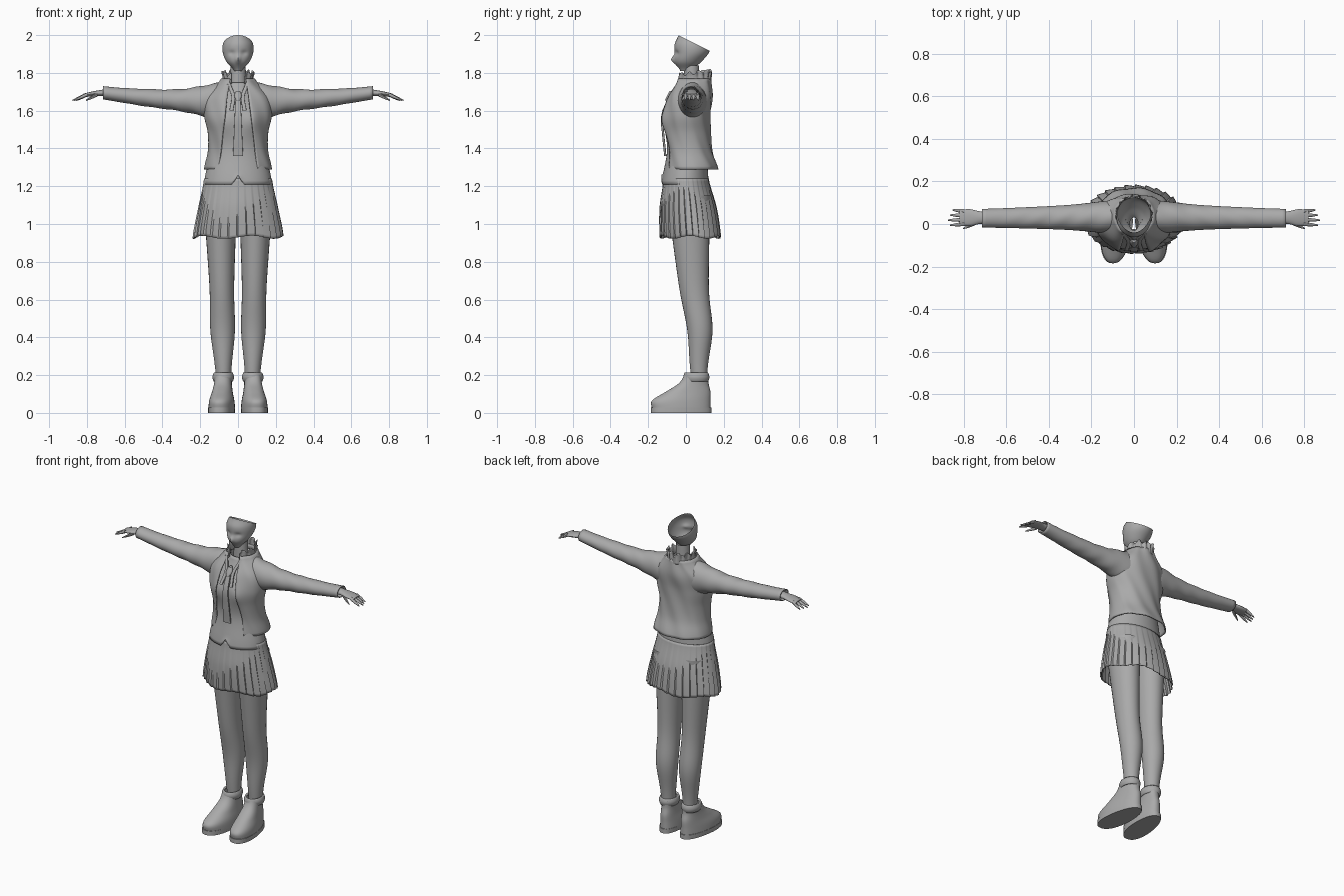
import bpy, bmesh, math
from mathutils import Vector
from math import sin, cos, pi

if "Cube" in bpy.data.objects:
    bpy.data.objects.remove(bpy.data.objects["Cube"])

GREY = (.4, .4, .4, 1)
grey = bpy.data.materials.new("plain grey")
grey.use_nodes = True
grey.diffuse_color = GREY
grey.node_tree.nodes["Principled BSDF"].inputs["Base Color"].default_value = GREY


def along(t, *values):
    """Smooth curve through evenly spaced values, for t from start to end."""
    last = len(values) - 1
    i = min(int(t * last), last - 1)
    u = t * last - i
    p, q = values[max(i - 1, 0)], values[i]
    r, s = values[i + 1], values[min(i + 2, last)]
    return q + u / 2 * (r - p + u * (2 * p - 5 * q + 4 * r - s + u * (3 * (q - r) + s - p)))


def bell(distance, width):
    return math.exp(-(distance / width) ** 2)


def body(width, front, back):
    """Section centred on x from its half width, front depth and back depth."""
    return 0, (back - front) / 2, width, (front + back) / 2


def power(value, squareness):
    return math.copysign(abs(value) ** (2 / squareness), value)


def loft(name, start, end, section, axis="Z", sides=32, steps=20, squareness=2,
         gap=None, shape=None, thick=0, closed=False, side=1, cut=None):
    """Skin sections (centre a, centre b, radius a, radius b) from start to end."""
    bm = bmesh.new()
    grid = []
    for i in range(steps + 1):
        t = i / steps
        h = start + (end - start) * t
        ca, cb, ra, rb = section(t)
        opening = math.asin(gap(t) / ra) if gap else 0
        ring = []
        for j in range(sides + 1):
            angle = opening + 2 * (pi - opening) * j / sides
            a = ca + ra * power(sin(angle), squareness)
            b = cb - rb * power(cos(angle), squareness)
            v = Vector((a, b, h)) if axis == "Z" else Vector((h, a, b))
            if shape:
                shape(v, angle, t)
            v.x *= side
            ring.append(bm.verts.new(v))
        grid.append(ring)
    for low, high in zip(grid, grid[1:]):
        for j in range(sides):
            bm.faces.new((low[j], low[j + 1], high[j + 1], high[j]))
    if closed:
        bm.faces.new(grid[0][:-1])
        bm.faces.new(grid[-1][:-1])
    if not gap:
        bmesh.ops.remove_doubles(bm, verts=bm.verts, dist=.00001)
    if cut:
        point, normal = cut
        bmesh.ops.bisect_plane(bm, geom=bm.verts[:] + bm.edges[:] + bm.faces[:],
                               plane_co=point, plane_no=normal, clear_outer=True)
    bmesh.ops.recalc_face_normals(bm, faces=bm.faces)
    mesh = bpy.data.meshes.new(name)
    bm.to_mesh(mesh)
    bm.free()
    mesh.materials.append(grey)
    for polygon in mesh.polygons:
        polygon.use_smooth = True
    mesh.set_sharp_from_angle(angle=math.radians(40))
    ob = bpy.data.objects.new(name, mesh)
    bpy.context.collection.objects.link(ob)
    if thick:
        ob.modifiers.new("Cloth", "SOLIDIFY").thickness = thick


# Head: an open bowl with nose and eye sockets, cut along a slanted hairline
def face_shape(v, angle, t):
    if v.y < 0:
        v.y -= .017 * bell(v.x, .012) * bell(t - .32, .1)
        v.y += .009 * bell(abs(v.x) - .033, .016) * bell(t - .5, .07)


loft("head", 1.81, 2,
     lambda t: body(along(t, .02, .06, .08, .08, .06),
                    along(t, .03, .06, .06, .06, .04),
                    along(t, .03, .08, .12, .13, .12)),
     sides=56, steps=28, shape=face_shape, cut=((0, -.04, 2), (0, .5, 1)))
loft("neck", 1.72, 1.84, lambda t: (0, .03, .045 - .005 * t, .04), sides=24, steps=4)


# Bust fullness shared by blouse and jacket
def bust(v, amount):
    if v.y < 0:
        v.y -= amount * bell(abs(v.x) - .075, .045) * bell(v.z - 1.55, .06)


# Blouse under the jacket, with a notch in the front hem
def blouse_shape(v, angle, t):
    bust(v, .014)
    if v.y < 0:
        v.z += .05 * max(0, 1 - abs(v.x) / .03) * max(0, 1 - t * 10)


loft("blouse", 1.21, 1.75,
     lambda t: body(along(t, .18, .15, .16, .07),
                    along(t, .13, .1, .11, .03),
                    along(t, .12, .11, .12, .11)),
     sides=64, steps=28, shape=blouse_shape, thick=.006)


# Jacket, open down the front
def jacket_shape(v, angle, t):
    bust(v, .016)
    v.y += .003 * sin(9 * angle + 12 * t)


loft("jacket", 1.29, 1.77,
     lambda t: body(along(t, .18, .16, .16, .18, .17, .09),
                    along(t, .11, .11, .12, .12, .1, .05),
                    along(t, .17, .14, .13, .13, .14, .13)),
     sides=64, steps=30, squareness=2.15, gap=lambda t: .1 - .06 * t,
     shape=jacket_shape, thick=.008)


# Ruffled collar
def ruffle(v, angle, t):
    swell = 1 + .05 * t * sin(16 * angle)
    v.x *= swell
    v.y *= swell
    v.z += .01 * t * (sin(11 * angle) - cos(angle))


loft("collar", 1.745, 1.8, lambda t: (0, .043, .085 - .02 * t * (1 - t), .09),
     sides=96, steps=8, gap=lambda t: .035, shape=ruffle, thick=.005)

# Tie and its knot
loft("tie", 1.36, 1.68,
     lambda t: (0, along(t, -.11, -.12, -.125, -.09), .027 - .014 * t, .006),
     sides=16, squareness=5, closed=True)
loft("tie_knot", 1.655, 1.705,
     lambda t: (0, .025 * t - .1, .01 + .01 * sin(pi * t), .012),
     sides=16, steps=8, closed=True)


# Pleated skirt
def pleat(v, angle, t):
    phase = angle * 15 / pi % 1
    fold = min(phase, 6 * (1 - phase)) - .5
    swell = 1 + (.01 + .045 * t) * fold
    v.x *= swell
    v.y *= swell
    v.z += .008 * t * sin(5 * angle)


loft("skirt", 1.24, .93,
     lambda t: (0, .023 * t, along(t, .18, .21, .237), along(t, .12, .15, .16)),
     sides=210, shape=pleat, thick=.004)


def sleeve_folds(v, angle, t):
    v.z += .003 * sin(35 * t + 3 * sin(angle)) * (1 - t)


# Boots turn out at the toe and narrow at the heel
def boot_shape(v, angle, t):
    middle = .083
    narrow = 1 - max(0, v.y + .04)
    v.x = middle + (v.x - middle) * narrow - .09 * v.y


def finger(name, x, y, reach, spread, side):
    loft(name, x, x + reach,
         lambda t: (y + spread * t, 1.685 - .03 * t, .01 - .007 * t * t, .01 - .007 * t * t),
         axis="X", sides=10, steps=6, closed=True, side=side)


# Limbs, built once per side
for side, word in ((1, "left"), (-1, "right")):
    loft(word + "_sleeve", .08, .715,
         lambda t: (.033 - .006 * t, 1.65 + .045 * t * t,
                    along(t, .08, .06, .05, .044), along(t, .1, .06, .045, .035)),
         axis="X", steps=32, shape=sleeve_folds, thick=.005, side=side)
    loft(word + "_hand", .68, .82,
         lambda t: (.03, 1.695 - .015 * t * t, along(t, .03, .03, .04, .036), .02 - .011 * t),
         axis="X", sides=20, steps=12, closed=True, side=side)
    for i in range(4):
        finger(f"{word}_finger_{i + 1}", .8, .06 - .02 * i, .075 - .01 * abs(i - 2),
               .006 - .004 * i, side)
    finger(word + "_thumb", .745, .005, .06, -.027, side)

    # Ribbon end hanging from the neck
    loft(word + "_ribbon", 1.6, 1.75,
         lambda t: (along(t, .035, .025, .05), .08 * t - .122, .01, .005),
         sides=12, squareness=4, closed=True, side=side)

    # Leg tapering to the ankle, with a fuller calf set back
    def leg_section(t):
        calf = bell(t - .32, .14)
        return (.075 + .02 * t, .073 - .06 * t + .02 * calf,
                .034 + .056 * t + .013 * calf, .035 + .08 * t + .006 * calf)

    loft(word + "_leg", .1, 1.15, leg_section, sides=28, steps=36, side=side)

    # Ankle boot: upper, sole, cuff and laces
    def boot_section(t):
        lengthways = body(0, along(t, .18, .18, .11, .04, .01), along(t, .13, .13, .13, .12, .12))
        return .082, lengthways[1], along(t, .07, .066, .056, .05, .05), lengthways[3]

    loft(word + "_boot", .02, .2, boot_section, sides=40, steps=24, squareness=2.3,
         shape=boot_shape, side=side)
    loft(word + "_sole", 0, .028, lambda t: (.083, -.025, .07, .16), sides=40, steps=2,
         squareness=2.4, shape=boot_shape, closed=True, side=side)
    loft(word + "_boot_cuff", .165, .213,
         lambda t: (.078, .055, .05 + .007 * sin(pi * t), .062 + .007 * sin(pi * t)),
         steps=8, thick=.012, side=side)
    for i in range(4):
        loft(f"{word}_lace_{i + 1}", .066, .108,
             lambda t: (-.02 - .022 * i - .006 * sin(pi * t), .148 - .017 * i + .004 * sin(pi * t),
                        .005, .005),
             axis="X", sides=8, steps=6, closed=True, side=side)
